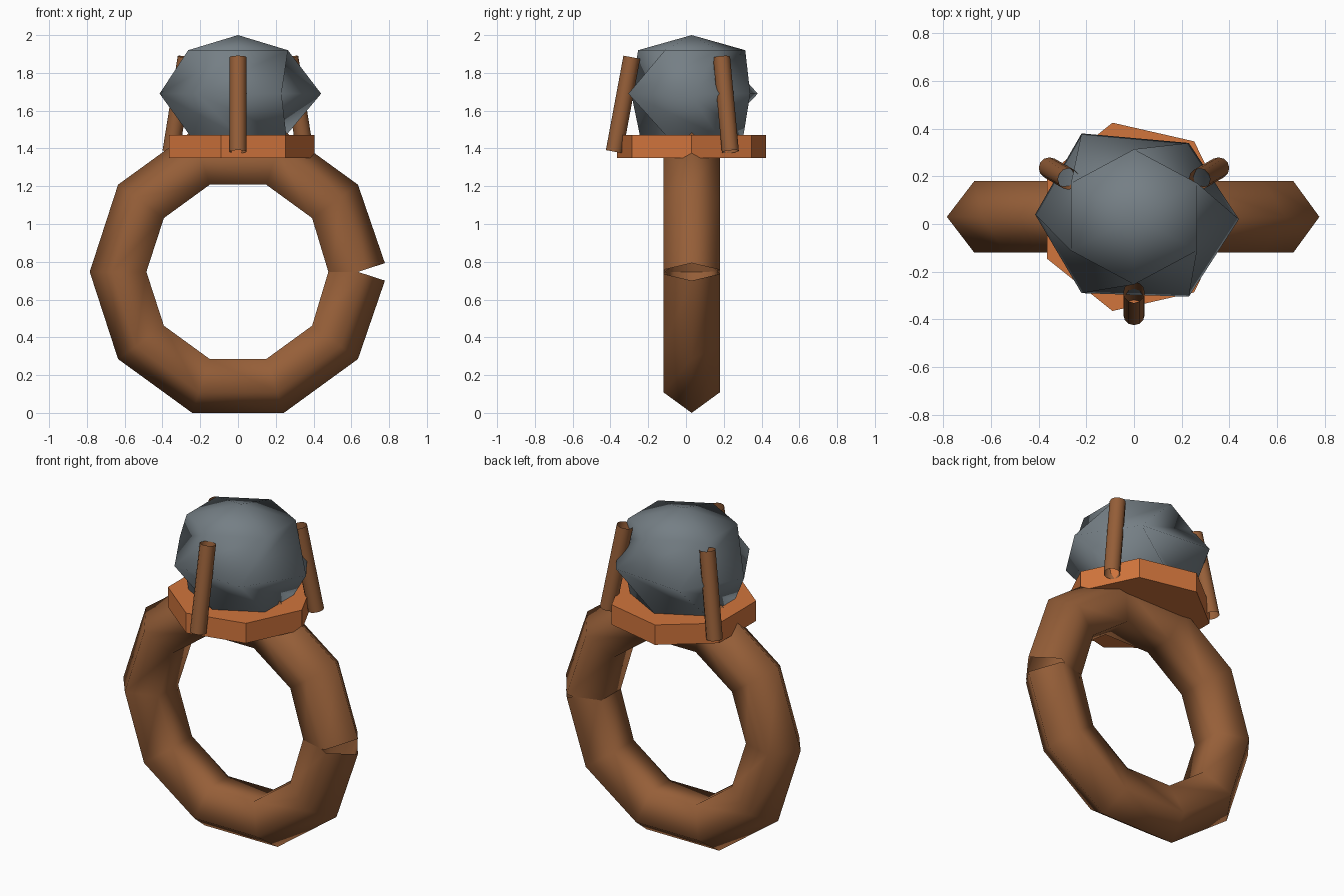
import bpy, bmesh, math
from math import sin, cos, radians
from mathutils import Vector

if "Cube" in bpy.data.objects:
    bpy.data.objects.remove(bpy.data.objects["Cube"])

CY = 0.03  # depth centre of the ring


def material(name, rgb):
    m = bpy.data.materials.new(name)
    m.diffuse_color = (*rgb, 1)
    m.use_nodes = True
    m.node_tree.nodes["Principled BSDF"].inputs["Base Color"].default_value = m.diffuse_color
    return m


BRONZE = material("dark bronze", (0.305, 0.114, 0.040))
COPPER = material("bright copper", (0.640, 0.178, 0.046))
STONE = material("grey stone", (0.178, 0.212, 0.235))


def build(name, verts, faces, mat, smooth=True):
    me = bpy.data.meshes.new(name)
    me.from_pydata(verts, [], faces)
    bm = bmesh.new()
    bm.from_mesh(me)
    bmesh.ops.recalc_face_normals(bm, faces=bm.faces)
    for f in bm.faces:
        f.smooth = smooth
    bm.to_mesh(me)
    bm.free()
    me.materials.append(mat)
    ob = bpy.data.objects.new(name, me)
    bpy.context.collection.objects.link(ob)
    return ob


def tube(name, sections, mat):
    """Open-ended tube skinned over equal-sized closed sections."""
    n = len(sections[0])
    faces = [(j * n + i, j * n + (i + 1) % n, (j + 1) * n + (i + 1) % n, (j + 1) * n + i)
             for j in range(len(sections) - 1) for i in range(n)]
    return build(name, [p for s in sections for p in s], faces, mat)


# Ring band: pentagon section around a ten-sided path, split open at +x
profile = [(0.15, 0), (0.035, 0.15), (-0.15, 0.093), (-0.15, -0.093), (0.035, -0.15)]
sections = []
for k in range(11):
    a = radians(36 * k)
    tilt = radians({0: 18, 10: -18}.get(k, 36 * k))
    sections.append([(0.635 * cos(a) + r * cos(tilt), CY + y,
                      0.7466 + 0.635 * sin(a) + r * sin(tilt)) for r, y in profile])
tube("ring_band", sections, BRONZE)

# Seven-sided setting plate
N = 7
plate = [(0.405 * cos(math.tau * i / N), CY + 0.405 * sin(math.tau * i / N), z)
         for z in (1.35, 1.47) for i in range(N)]
plate_faces = [(i, (i + 1) % N, N + (i + 1) % N, N + i) for i in range(N)]
plate_faces += [tuple(range(N)), tuple(range(N, 2 * N))]
build("setting_plate", plate, plate_faces, COPPER, smooth=False)

# Three prongs leaning inwards
for k, deg in enumerate((-90, 30, 150)):
    d = Vector((cos(radians(deg)), sin(radians(deg)), 0))
    base = Vector((0, CY, 1.383)) + d * 0.41
    tip = Vector((0, CY, 1.883)) + d * 0.317
    axis = (tip - base).normalized()
    side = Vector((-d.y, d.x, 0))
    out = side.cross(axis)
    rings = [[c + 0.045 * (side * cos(math.tau * i / 12) + out * sin(math.tau * i / 12))
              for i in range(12)] for c in (base, tip)]
    tube(f"prong_{k + 1}", rings, BRONZE)

# Gemstone: hexagon girdle with swirled facets to offset upper and lower hexagons
girdle = [(0.44, 0.02), (0.23, 0.34), (-0.22, 0.38), (-0.415, 0.04), (-0.22, -0.29), (0.23, -0.305)]
gem = [(x, y, 1.69) for x, y in girdle]
for z, r in ((1.92, 0.305), (1.47, 0.295)):
    gem += [(r * cos(radians(30 + 60 * i)), CY + r * 0.93 * sin(radians(30 + 60 * i)), z)
            for i in range(6)]
gem += [(0, CY, 2.0), (0, CY, 1.39)]
gem_faces = []
for i in range(6):
    j = (i + 1) % 6
    for start, pole in ((6, 18), (12, 19)):
        gem_faces += [(i, j, start + j), (i, start + j, start + i), (start + i, start + j, pole)]
build("gemstone", gem, gem_faces, STONE)
